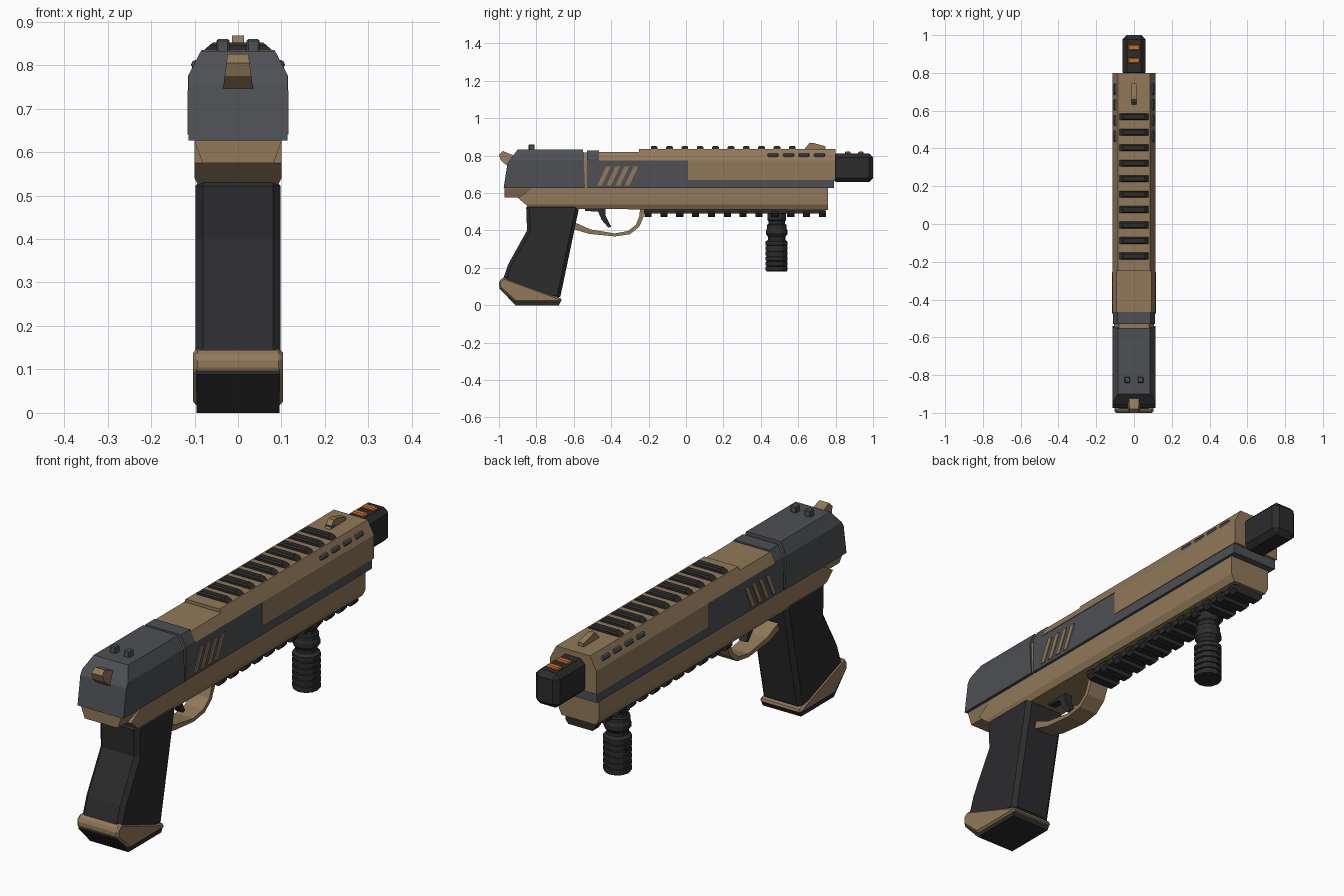
import bpy, bmesh, math
from mathutils import Vector, Matrix


def material(name, rgb):
    m = bpy.data.materials.new(name)
    m.diffuse_color = (*rgb, 1)
    return m


TAN = material("tan", (0.28, 0.19, 0.10))
GREY = material("grey", (0.075, 0.08, 0.09))
DARK = material("dark", (0.025, 0.025, 0.027))
ORANGE = material("orange", (0.6, 0.15, 0.02))


def finish(name, bm, mat, bevel=0):
    bmesh.ops.recalc_face_normals(bm, faces=bm.faces)
    me = bpy.data.meshes.new(name)
    bm.to_mesh(me)
    bm.free()
    me.materials.append(mat)
    ob = bpy.data.objects.new(name, me)
    bpy.context.collection.objects.link(ob)
    if bevel:
        mod = ob.modifiers.new("bevel", "BEVEL")
        mod.width, mod.segments = bevel, 1
        mod.limit_method, mod.angle_limit = 'ANGLE', math.radians(40)
    return ob


def prism(name, profile, hw, mat, cuts=(), bevel=0, x=0):
    """Side profile (y, z) extruded across x; cuts are mirrored (x, z) planes that chamfer it."""
    bm = bmesh.new()
    face = bm.faces.new([bm.verts.new((-hw + x, y, z)) for y, z in profile])
    ext = bmesh.ops.extrude_face_region(bm, geom=[face])["geom"]
    bmesh.ops.translate(bm, vec=(2 * hw, 0, 0), verts=[v for v in ext if isinstance(v, bmesh.types.BMVert)])
    for (x0, z0), (x1, z1) in cuts:
        n = Vector((z1 - z0, 0, x0 - x1))
        if n.x < 0:
            n = -n
        for s in (1, -1):
            r = bmesh.ops.bisect_plane(bm, geom=bm.verts[:] + bm.edges[:] + bm.faces[:], dist=1e-5,
                                       plane_co=(s * x0, 0, z0), plane_no=(s * n.x, 0, n.z), clear_outer=True)
            edges = [e for e in r["geom_cut"] if isinstance(e, bmesh.types.BMEdge)]
            bmesh.ops.holes_fill(bm, edges=edges, sides=0)
    return finish(name, bm, mat, bevel)


def box(name, loc, size, mat, bevel=0, tilt=0):
    bm = bmesh.new()
    bmesh.ops.create_cube(bm, size=1, matrix=Matrix.Translation(loc) @ Matrix.Rotation(tilt, 4, 'Y')
                          @ Matrix.Diagonal((*size, 1)))
    return finish(name, bm, mat, bevel)


TOP = ((0.115, 0.775), (0.084, 0.835))

# Lower frame and its tapered tail
prism("frame", [(-0.81, 0.63), (-0.90, 0.575), (-0.83, 0.515), (0.76, 0.51), (0.76, 0.63)],
      0.10, TAN, [((0.10, 0.54), (0.085, 0.51))])
prism("frame_tail", [(-0.97, 0.63), (-0.97, 0.575), (-0.90, 0.575), (-0.84, 0.53), (-0.78, 0.63)],
      0.10, TAN, [((0.10, 0.625), (0.08, 0.57))])

# Upper body: rear block, middle slide, inner core and long shroud
prism("rear_block", [(-0.975, 0.627), (-0.955, 0.755), (-0.94, 0.78), (-0.90, 0.832), (-0.55, 0.832), (-0.54, 0.627)],
      0.114, GREY, [TOP])
prism("core", [(-0.60, 0.63), (-0.60, 0.818), (-0.40, 0.818), (-0.40, 0.63)], 0.107, TAN, [((0.107, 0.77), (0.078, 0.82))])
prism("slide", [(-0.53, 0.627), (0.79, 0.627), (0.79, 0.67), (0.01, 0.67), (0.01, 0.775),
                (-0.465, 0.775), (-0.465, 0.827), (-0.53, 0.827)], 0.112, GREY, [TOP])
prism("shroud", [(0.80, 0.67), (0.80, 0.835), (-0.25, 0.835), (-0.25, 0.82), (-0.465, 0.82),
                 (-0.465, 0.775), (0.01, 0.775), (0.01, 0.67)], 0.115, TAN, [TOP])

# Top ribs, chamfered at their ends
for i in range(10):
    y = -0.17 + i * 0.082
    prism("top_rib", [(y - 0.018, 0.825), (y - 0.018, 0.845), (y - 0.012, 0.852),
                      (y + 0.012, 0.852), (y + 0.018, 0.845), (y + 0.018, 0.825)],
          0.078, DARK, [((0.078, 0.835), (0.058, 0.852))])

# Side details: inlaid slots on the chamfer and slanted stripes
tilt = math.atan2(-0.031, 0.06)
for s in (1, -1):
    for i in range(4):
        box("side_slot", (s * 0.1005, 0.465 + i * 0.083, 0.803), (0.012, 0.06, 0.021), GREY, 0.007, s * tilt)
        y = -0.475 + i * 0.049
        prism("slide_stripe", [(y, 0.64), (y + 0.025, 0.64), (y + 0.073, 0.742), (y + 0.048, 0.742)],
              0.004, TAN, x=s * 0.112)

# Muzzle block with bright inserts
box("muzzle_block", (0, 0.89, 0.735), (0.12, 0.22, 0.154), DARK, 0.022)
for y in (0.865, 0.935):
    box("muzzle_insert", (0, y, 0.808), (0.064, 0.03, 0.028), ORANGE, 0.005)

# Sights and rear spur
prism("front_sight", [(0.63, 0.83), (0.66, 0.868), (0.68, 0.868), (0.745, 0.85), (0.745, 0.83)], 0.014, TAN)
box("front_sight_base", (0, 0.655, 0.838), (0.028, 0.03, 0.018), GREY)
for s in (1, -1):
    box("rear_sight", (s * 0.035, -0.825, 0.842), (0.03, 0.032, 0.036), GREY, 0.004)
prism("rear_spur", [(-1.0, 0.805), (-0.98, 0.825), (-0.92, 0.80), (-0.88, 0.78), (-0.92, 0.735), (-0.95, 0.74), (-0.99, 0.775)],
      0.04, TAN, [((0.036, 0.735), (0.024, 0.825))])

# Handle and its base
prism("handle", [(-0.855, 0.54), (-0.85, 0.40), (-0.95, 0.22), (-0.985, 0.12), (-0.92, 0.06),
                 (-0.675, 0.03), (-0.57, 0.53), (-0.60, 0.54)], 0.098, DARK, bevel=0.018)
prism("handle_base", [(-0.975, 0.15), (-1.0, 0.13), (-1.0, 0.095), (-0.912, 0.016), (-0.67, 0.016),
                      (-0.66, 0.032), (-0.70, 0.05)], 0.103, TAN, bevel=0.01)
prism("base_pad", [(-0.998, 0.11), (-0.996, 0.088), (-0.912, 0.0), (-0.68, 0.0), (-0.67, 0.02), (-0.90, 0.04)],
      0.095, DARK)

# Trigger guard and trigger
outer = [(-0.61, 0.41), (-0.52, 0.382), (-0.38, 0.368), (-0.30, 0.38), (-0.25, 0.42), (-0.228, 0.47), (-0.222, 0.52)]
inner = [(-0.245, 0.52), (-0.25, 0.475), (-0.268, 0.43), (-0.31, 0.397), (-0.38, 0.384), (-0.51, 0.405), (-0.60, 0.445)]
prism("trigger_guard", outer + inner, 0.045, TAN)
prism("trigger", [(-0.54, 0.52), (-0.43, 0.52), (-0.43, 0.48), (-0.40, 0.42), (-0.415, 0.415),
                  (-0.45, 0.455), (-0.47, 0.50), (-0.54, 0.505)], 0.018, DARK)

# Lower accessory rail
box("rail_base", (0, 0.26, 0.503), (0.12, 0.97, 0.026), DARK)
for i in range(12):
    y = -0.203 + i * 0.0848
    prism("rail_tooth", [(y - 0.019, 0.505), (y - 0.019, 0.472), (y + 0.019, 0.472), (y + 0.019, 0.505)],
          0.075, DARK, [((0.075, 0.49), (0.06, 0.472))])

# Ribbed foregrip, turned around a vertical axis
profile = [(0.05, 0.49), (0.05, 0.455), (0.044, 0.45), (0.044, 0.435), (0.052, 0.43), (0.052, 0.41),
           (0.057, 0.40), (0.057, 0.38), (0.046, 0.365), (0.046, 0.35)]
for i in range(6):
    z = 0.34 - i * 0.027
    profile += [(0.059, z), (0.059, z - 0.019), (0.054, z - 0.021), (0.054, z - 0.025)]
profile += [(0.054, 0.18)]
bm = bmesh.new()
rings = [[bm.verts.new((r * math.cos(a), 0.485 + r * math.sin(a), z))
          for a in (math.tau * k / 12 for k in range(12))] for r, z in profile]
for a, b in zip(rings, rings[1:]):
    for k in range(12):
        bm.faces.new((a[k], a[k - 1], b[k - 1], b[k]))
bm.faces.new(rings[0])
bm.faces.new(rings[-1])
finish("foregrip", bm, DARK)
